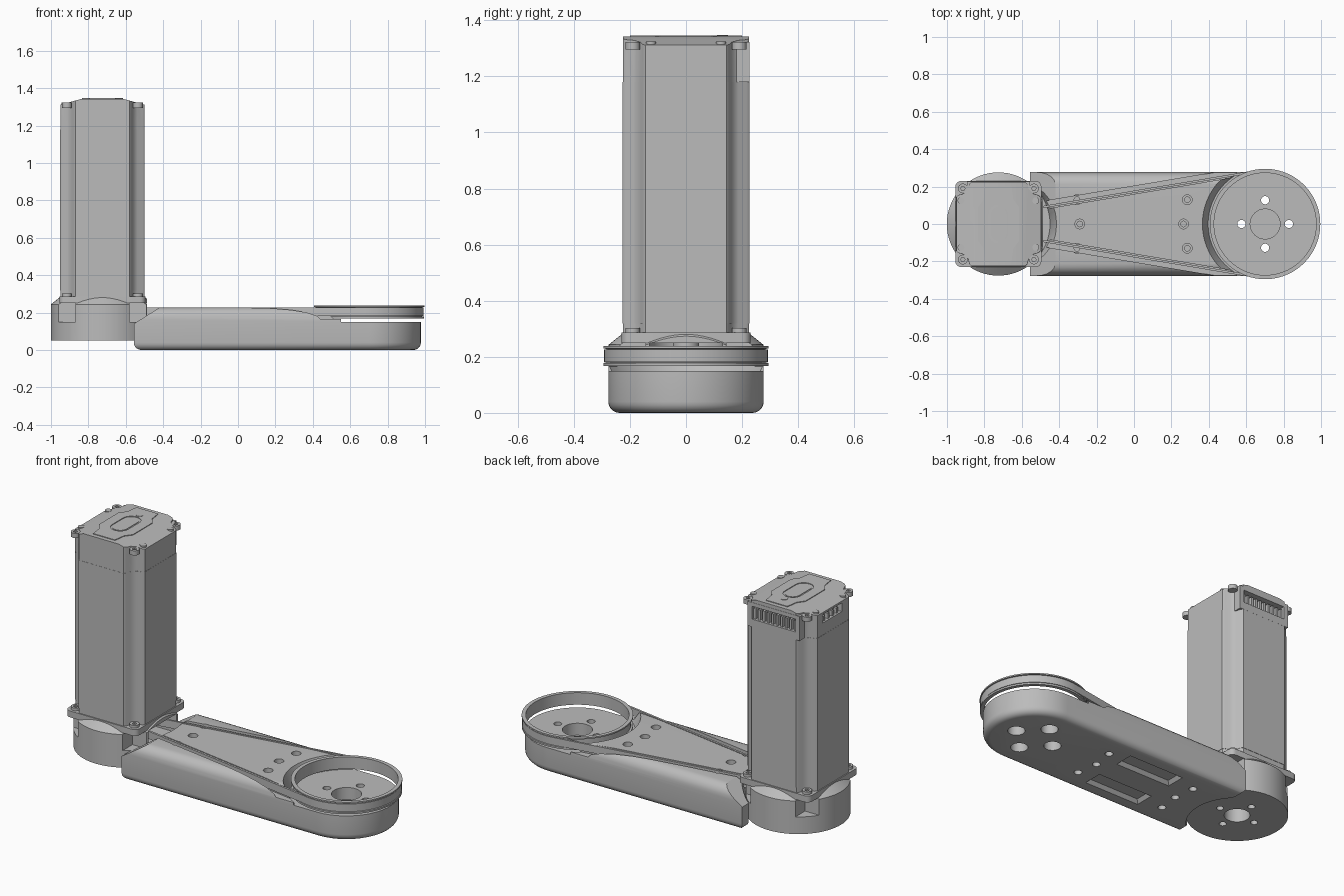
import bpy, bmesh, math
from math import sin, cos, pi

if "Cube" in bpy.data.objects:
    bpy.data.objects.remove(bpy.data.objects["Cube"], do_unlink=True)

grey = bpy.data.materials.new("plain_grey")
grey.use_nodes = True
grey.diffuse_color = (0.5, 0.5, 0.5, 1)
grey.node_tree.nodes["Principled BSDF"].inputs["Base Color"].default_value = (0.5, 0.5, 0.5, 1)

MX, RX = -0.725, 0.701        # motor axis and pulley axis
SIGNS = [(sx, sy) for sx in (-1, 1) for sy in (-1, 1)]
CROSS = [(1, 0), (-1, 0), (0, 1), (0, -1)]


def loft(name, outline, levels):
    """Stack outline(inset) at each (z, inset) and close both ends."""
    bm = bmesh.new()
    rings = [[bm.verts.new((x, y, z)) for x, y in outline(i)] for z, i in levels]
    n = len(rings[0])
    for low, high in zip(rings, rings[1:]):
        for k in range(n):
            bm.faces.new((low[k], low[(k + 1) % n], high[(k + 1) % n], high[k]))
    bm.faces.new(rings[0])
    bm.faces.new(rings[-1])
    bmesh.ops.recalc_face_normals(bm, faces=bm.faces)
    if bm.calc_volume(signed=True) < 0:
        bmesh.ops.reverse_faces(bm, faces=bm.faces)
    mesh = bpy.data.meshes.new(name)
    bm.to_mesh(mesh)
    bm.free()
    mesh.materials.append(grey)
    ob = bpy.data.objects.new(name, mesh)
    bpy.context.collection.objects.link(ob)
    return ob


def arc(cx, cy, r, a0, a1, n):
    return [(cx + r * cos(a0 + (a1 - a0) * k / n), cy + r * sin(a0 + (a1 - a0) * k / n))
            for k in range(n + 1)]


def round_part(name, x, y, levels, n=48):
    """Turned part on a vertical axis, levels are (z, radius)."""
    return loft(name, lambda r: arc(x, y, r, 0, 2 * pi, n)[:-1], levels)


def cyl(name, x, y, r, z0, z1, n=24):
    return round_part(name, x, y, [(z0, r), (z1, r)], n)


def box(name, x0, x1, y0, y1, z0, z1):
    return loft(name, lambda i: [(x0, y0), (x1, y0), (x1, y1), (x0, y1)], [(z0, 0), (z1, 0)])


def wedge(near, far, levels):
    """Cutter whose near side shifts along x with height."""
    return loft("c", lambda i: [(near + i, -0.4), (near + i, 0.4), (far, 0.4), (far, -0.4)], levels)


def cut(target, *cutters):
    bpy.context.view_layer.objects.active = target
    for c in cutters:
        c.hide_render = True
        mod = target.modifiers.new("cut", "BOOLEAN")
        mod.operation, mod.solver, mod.object = "DIFFERENCE", "EXACT", c
        bpy.ops.object.modifier_apply(modifier=mod.name)
        bpy.data.objects.remove(c, do_unlink=True)
    return target


# Belt path around the small and large pulleys
R1, R2 = 0.05, 0.286
LEAN = pi / 2 + math.asin((R2 - R1) / (RX - MX))


def belt_path(d):
    return (arc(RX, 0, R2 + d, LEAN, -LEAN, 64)
            + arc(MX, 0, R1 + d, -LEAN, LEAN - 2 * pi, 24))


def belt_band(name, outer, inner, z0, z1):
    return cut(loft(name, belt_path, [(z0, outer), (z1, outer)]),
               loft("inner", belt_path, [(z0 - 0.1, inner), (z1 + 0.1, inner)]))


# Arm: rounded bar with one semicircular end
def arm_outline(i):
    r = 0.277 - i
    return arc(RX, 0, r, -pi / 2, pi / 2, 40) + [(-0.557 + i, r), (-0.557 + i, -r)]


def fillet(z, r, up):
    steps = [k * pi / 10 for k in range(6)]
    if up:
        return [(z - r + r * sin(a), r - r * cos(a)) for a in steps]
    return [(z + r - r * sin(a), r - r * cos(a)) for a in reversed(steps)]


arm = loft("arm", arm_outline, fillet(0, 0.04, False) + fillet(0.226, 0.064, True))
cut(arm,
    round_part("c", MX, 0, [(-0.1, 0.276), (0.14, 0.276), (0.225, 0.31), (0.3, 0.34)], 64),
    wedge(-0.565, -0.9, [(0.135, 0), (0.22, 0.135), (0.3, 0.26)]),
    round_part("c", RX, 0, [(0.15, 0.305), (0.225, 0.335), (0.3, 0.36)], 64),
    belt_band("c", 0.03, -0.012, 0.165, 0.3),
    box("c", RX - 0.15, 1.1, -0.4, 0.4, 0.15, 0.4),
    cyl("c", RX, 0, 0.08, 0.08, 0.3, 32))
for sx, sy in CROSS:
    x, y = RX + 0.127 * sx, 0.127 * sy
    cut(arm, cyl("c", x, y, 0.022, -0.1, 0.3), cyl("c", x, y, 0.047, -0.1, 0.06))
for x, y in [(0.265, 0), (-0.29, 0)] + [(x, 0.13 * s) for x in (0.285, -0.305) for s in (-1, 1)]:
    cut(arm, cyl("c", x, y, 0.026, 0.2, 0.3), cyl("c", x, y, 0.015, 0.14, 0.3),
        cyl("c", x, y, 0.022, -0.1, 0.06))


# Sloped pockets underneath
def pocket_outline(yc):
    return lambda i: [(0.18 - i, yc - 0.055 + i), (0.18 - i, yc + 0.055 - i),
                      (-0.18 + i, yc + 0.055 - i), (-0.18 + i, yc - 0.055 + i)]


for s in (-1, 1):
    cut(arm, loft("c", pocket_outline(0.13 * s), [(-0.02, -0.02), (0.02, 0.015)]))

# Large pulley ring, with flanges
ring = round_part("pulley_ring", RX, 0, [(0.168, 0.294), (0.178, 0.294), (0.18, 0.283),
                                         (0.228, 0.283), (0.23, 0.295), (0.238, 0.295)], 96)
cut(ring, cyl("c", RX, 0, 0.273, 0.1, 0.3, 96))

belt_band("belt", 0.006, -0.006, 0.182, 0.226)
cyl("small_pulley", MX, 0, 0.047, 0.16, 0.25)

# Motor holder: turned base with a sloped shoulder
holder = round_part("motor_holder", MX, 0, [(0.05, 0.276), (0.243, 0.276), (0.284, 0.225)], 72)
cut(holder,
    cyl("c", MX, 0, 0.13, 0.14, 0.25, 40),
    box("c", MX, -0.3, -0.13, 0.13, 0.14, 0.25),
    box("c", -0.487, -0.3, -0.4, 0.4, 0.14, 0.4),
    cyl("c", MX, 0, 0.07, -0.1, 0.2, 32))
for sx, sy in CROSS:
    cut(holder, cyl("c", MX + 0.12 * sx, 0.12 * sy, 0.02, -0.1, 0.12))
for sx, sy in SIGNS:
    xs = sorted((MX + 0.145 * sx, MX + 0.4 * sx))
    ys = sorted((0.145 * sy, 0.4 * sy))
    cut(holder, box("c", *xs, *ys, 0.15, 0.3))


# Motor flange and body
def flange_outline(i):
    h, r = 0.23 - i, 0.03
    pts = []
    for k, (sx, sy) in enumerate([(1, 1), (-1, 1), (-1, -1), (1, -1)]):
        pts += arc(MX + sx * (h - r), sy * (h - r), r, k * pi / 2, (k + 1) * pi / 2, 4)
    return pts


def body_outline(i):
    """Square with a scooped channel down each corner."""
    quarter = [(0.226, -0.145), (0.226, 0.145), (0.215, 0.155), (0.187, 0.163),
               (0.163, 0.187), (0.155, 0.215)]
    pts = []
    for k in range(4):
        c, s = round(cos(k * pi / 2)), round(sin(k * pi / 2))
        f = 1 - i / 0.226
        pts += [(MX + f * (c * x - s * y), f * (s * x + c * y)) for x, y in quarter]
    return pts


loft("motor_flange", flange_outline, [(0.25, 0), (0.287, 0)])
loft("motor_foot", body_outline, [(0.286, 0.002), (0.32, 0.002)])
loft("motor_body", body_outline, [(0.318, 0), (1.18, 0)])

# Cap with a roof that falls away to both sides
cap = loft("motor_cap", body_outline, [(1.178, 0.001), (1.342, 0.001)])
for s in (-1, 1):
    cut(cap, wedge(MX + 0.24 * s, MX + 0.5 * s, [(1.307, 0), (1.343, -0.13 * s), (1.4, -0.13 * s)]))

# Side socket, and the pin connector block on the back of the cap
cut(cap, box("c", -1.1, -0.92, -0.08, 0.1, 1.25, 1.3),
    box("c", MX - 0.14, MX + 0.14, 0.17, 0.4, 1.225, 1.3))
block = box("connector_block", MX - 0.168, MX + 0.168, 0.15, 0.2265, 1.18, 1.322)
cut(block, box("c", MX - 0.145, MX + 0.145, 0.17, 0.4, 1.225, 1.3))
for k in range(10):
    x = MX - 0.137 + k * 0.029
    box("connector_pin", x, x + 0.014, 0.165, 0.215, 1.225, 1.285)
for k in range(4):
    y = -0.06 + k * 0.04
    box("socket_pin", -0.94, -0.915, y, y + 0.015, 1.245, 1.28)

# Waisted lid plate with an oval window
side = [(0.07, 0.2), (0.08, 0.13), (0.11, 0.09), (0.11, 0.05)]
lid_points = ([(x, y) for x, y in side] + [(x, -y) for x, y in reversed(side)]
              + [(-x, -y) for x, y in side] + [(-x, y) for x, y in reversed(side)])
lid = loft("lid_plate", lambda i: [(MX + x, y) for x, y in lid_points], [(1.335, 0), (1.346, 0)])


def oval(i):
    r = 0.052 - i
    return arc(MX, 0.05, r, 0, pi, 12) + arc(MX, -0.05, r, pi, 2 * pi, 12)


cut(lid, loft("c", oval, [(1.34, 0), (1.4, 0)]))
loft("lid_window", oval, [(1.335, 0.01), (1.345, 0.01)])
cyl("lid_button", MX, 0.13, 0.02, 1.34, 1.348)

# Corner screws on cap and flange
for sx, sy in SIGNS:
    x, y = MX + 0.19 * sx, 0.19 * sy
    lug = cyl("cap_screw", x, y, 0.026, 1.295, 1.322)
    cut(lug, cyl("c", x, y, 0.012, 1.312, 1.4, 6))
    bolt = cyl("flange_screw", x, y, 0.026, 0.28, 0.303)
    cut(bolt, cyl("c", x, y, 0.013, 0.295, 0.4, 6))
    cyl("lid_screw", MX + 0.2 * sx, 0.125 * sy, 0.018, 1.3, 1.324)

# Smooth the rounded sides and keep the edges crisp
bpy.ops.object.select_all(action="DESELECT")
for ob in bpy.context.collection.objects:
    if ob.type == "MESH":
        ob.select_set(True)
        bpy.context.view_layer.objects.active = ob
bpy.ops.object.shade_smooth_by_angle(angle=math.radians(30))
